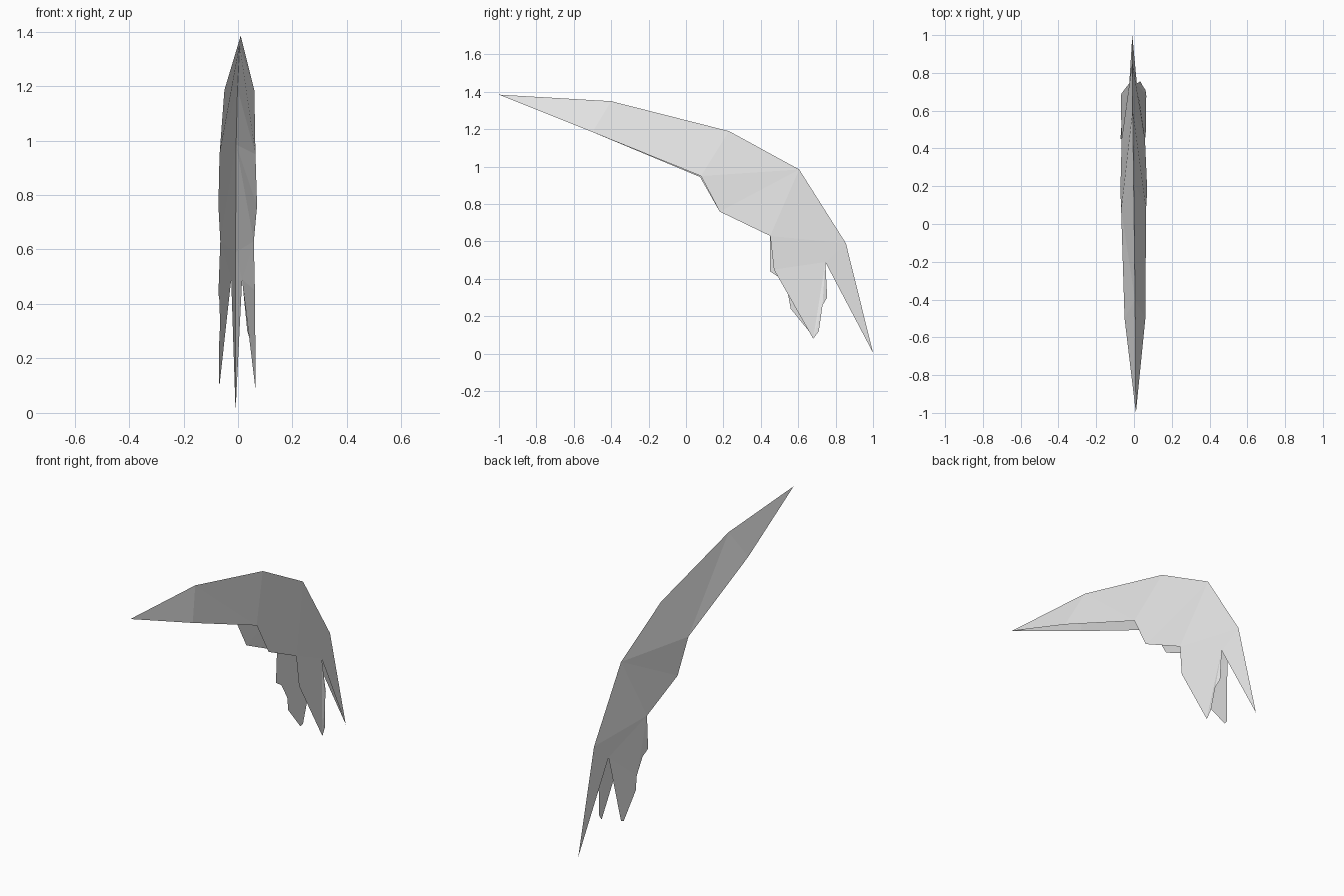
import bpy
import bmesh

cube = bpy.data.objects.get("Cube")
if cube:
    bpy.data.objects.remove(cube, do_unlink=True)

# Single pale grey material
grey = bpy.data.materials.new("pale_grey")
grey.use_nodes = True
colour = (0.8, 0.8, 0.8, 1)
grey.diffuse_color = colour
grey.node_tree.nodes["Principled BSDF"].inputs["Base Color"].default_value = colour

# Ridge running from the front tip to the tail tip
ridge = [(0.01, -1, 1.385), (0.006, -0.4, 1.35), (-0.002, 0.23, 1.19),
         (-0.007, 0.605, 0.985), (-0.009, 0.855, 0.59), (-0.009, 1, 0.005)]

# Lower hem of each side, then the hanging lobe with its stepped edge
left_hem = [(0.06, -0.5, 1.185), (0.064, 0.08, 0.95), (0.07, 0.18, 0.76), (0.058, 0.45, 0.63)]
left_lobe = [(0.062, 0.47, 0.45), (0.065, 0.68, 0.08), (0.061, 0.71, 0.12),
             (0.047, 0.73, 0.26), (0.034, 0.755, 0.3), (0.015, 0.745, 0.49)]
right_hem = [(-0.05, -0.5, 1.185), (-0.068, 0.075, 0.945), (-0.072, 0.18, 0.76), (-0.065, 0.45, 0.63)]
right_lobe = [(-0.072, 0.45, 0.44), (-0.068, 0.495, 0.41), (-0.066, 0.545, 0.32),
              (-0.07, 0.56, 0.24), (-0.07, 0.67, 0.105), (-0.067, 0.69, 0.11),
              (-0.025, 0.745, 0.49)]


def add_side(bm, spine, hem_points, lobe_points, flip):
    """Fold one side of the shell down from the ridge."""
    hem = [bm.verts.new(p) for p in hem_points]
    lobe = [bm.verts.new(p) for p in lobe_points]
    notch = lobe[-1]
    r, e = spine, hem
    panels = [(r[0], e[0], r[1]),
              (r[1], e[0], e[1], r[2]),
              (r[2], e[1], r[3]),
              (r[3], e[1], e[2]),
              (r[3], e[2], e[3]),
              (r[3], e[3], r[4]),
              (r[4], e[3], notch),
              (e[3], *lobe),
              (r[4], notch, r[5])]
    for panel in panels:
        bm.faces.new(panel[::-1] if flip else panel)


# Thin open folded shell, both sides sharing the ridge
bm = bmesh.new()
spine = [bm.verts.new(p) for p in ridge]
add_side(bm, spine, left_hem, left_lobe, False)
add_side(bm, spine, right_hem, right_lobe, True)
bmesh.ops.triangulate(bm, faces=[f for f in bm.faces if len(f.verts) > 3])
mesh = bpy.data.meshes.new("folded_crest")
bm.to_mesh(mesh)
bm.free()
mesh.materials.append(grey)
crest = bpy.data.objects.new("folded_crest", mesh)
bpy.context.collection.objects.link(crest)
